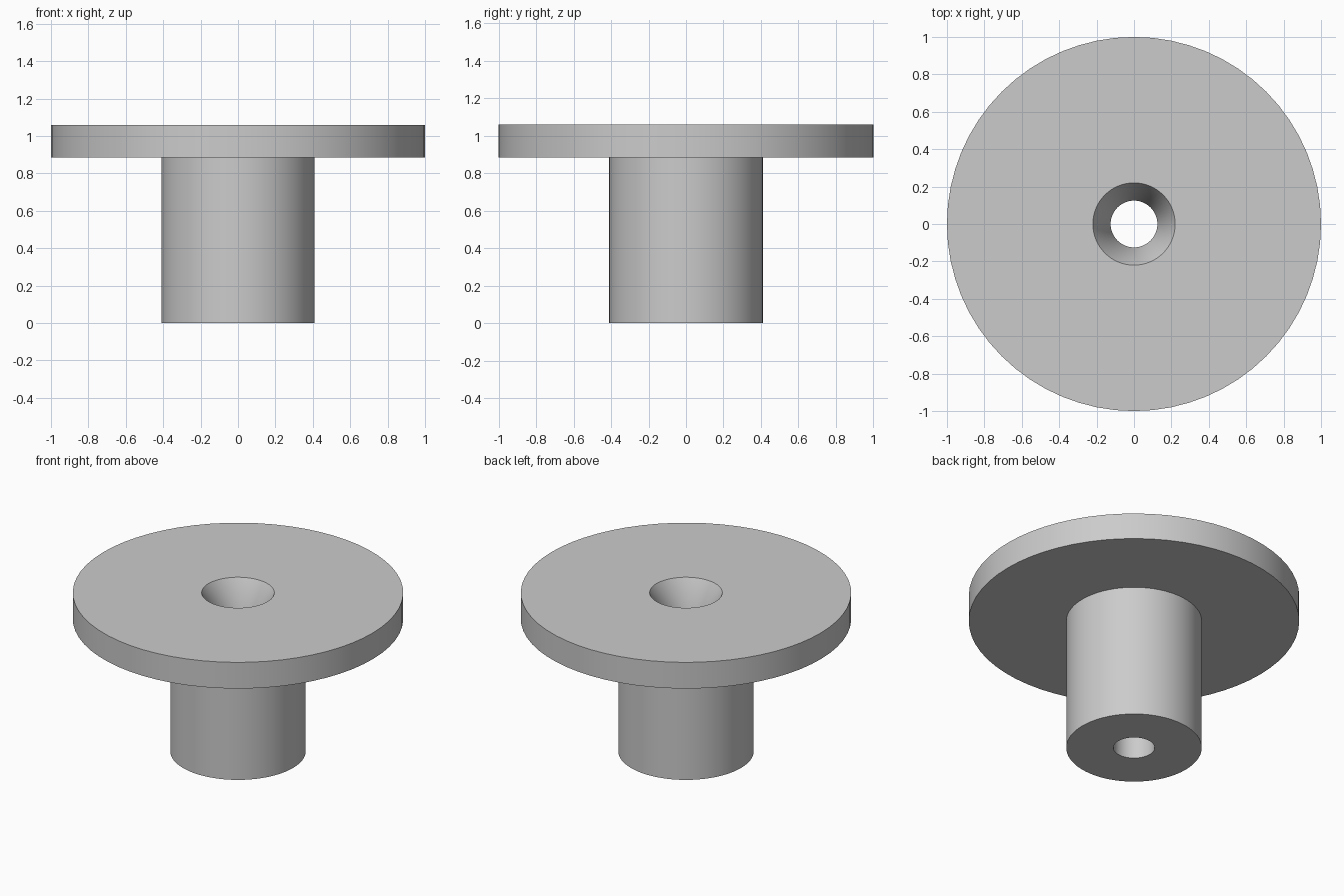
import bpy, bmesh, math

cube = bpy.data.objects.get("Cube")
if cube:
    bpy.data.objects.remove(cube, do_unlink=True)

SEGMENTS = 64

# Plain grey material
grey = bpy.data.materials.new("plain_grey")
grey.use_nodes = True
colour = (0.6, 0.6, 0.6, 1)
grey.diffuse_color = colour
grey.node_tree.nodes["Principled BSDF"].inputs["Base Color"].default_value = colour

# Closed half-section: bore, shaft, flange, countersink (radius, height)
profile = [(0.125, 0), (0.41, 0), (0.41, 0.885), (1, 0.885),
           (1, 1.06), (0.22, 1.06), (0.125, 0.885)]

# Revolve the section about the vertical axis
bm = bmesh.new()
verts = [bm.verts.new((r, 0, z)) for r, z in profile]
edges = [bm.edges.new((a, b)) for a, b in zip(verts, verts[1:] + verts[:1])]
bmesh.ops.spin(bm, geom=verts + edges, axis=(0, 0, 1), cent=(0, 0, 0),
               angle=math.tau, steps=SEGMENTS, use_duplicate=False)
bmesh.ops.remove_doubles(bm, verts=bm.verts, dist=0.0005)
bmesh.ops.recalc_face_normals(bm, faces=bm.faces)

mesh = bpy.data.meshes.new("flanged_bushing")
bm.to_mesh(mesh)
bm.free()
mesh.materials.append(grey)
bushing = bpy.data.objects.new("flanged_bushing", mesh)
bpy.context.collection.objects.link(bushing)

# Smooth round walls with crisp rims
bpy.ops.object.select_all(action="DESELECT")
bushing.select_set(True)
bpy.context.view_layer.objects.active = bushing
bpy.ops.object.shade_smooth_by_angle(angle=math.radians(30))
